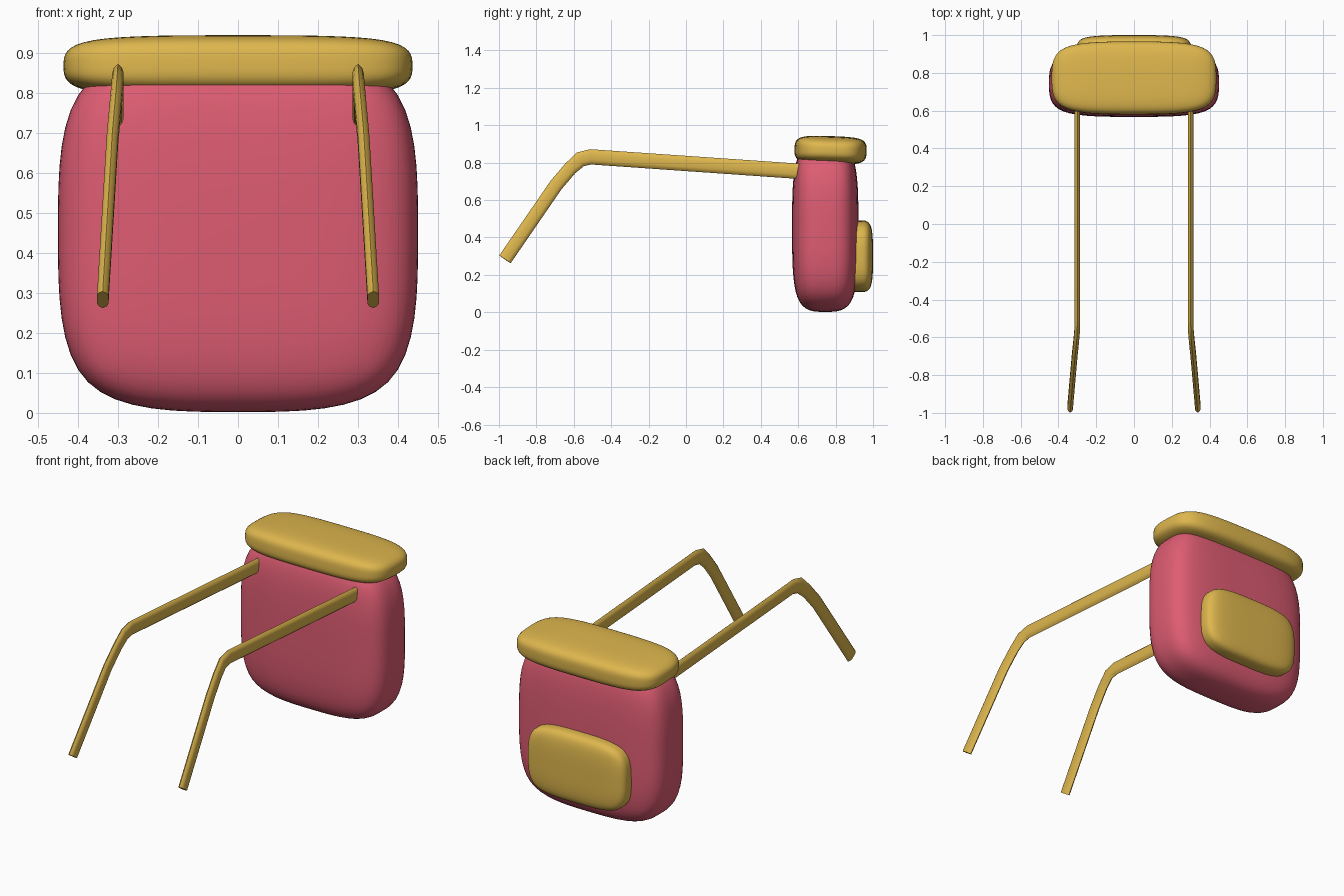
import bpy, bmesh, math
from mathutils import Vector, Matrix

if "Cube" in bpy.data.objects:
    bpy.data.objects.remove(bpy.data.objects["Cube"])


def material(name, rgb):
    m = bpy.data.materials.new(name)
    m.diffuse_color = (*rgb, 1)
    m.use_nodes = True
    m.node_tree.nodes["Principled BSDF"].inputs["Base Color"].default_value = m.diffuse_color
    return m


RED = material("rose red", (0.73, 0.108, 0.17))
GOLD = material("mustard gold", (0.73, 0.47, 0.075))


def add_object(name, bm, mat):
    bmesh.ops.recalc_face_normals(bm, faces=bm.faces)
    me = bpy.data.meshes.new(name)
    bm.to_mesh(me)
    bm.free()
    me.materials.append(mat)
    ob = bpy.data.objects.new(name, me)
    bpy.context.collection.objects.link(ob)
    return ob


def smooth(ob, angle):
    bpy.ops.object.select_all(action='DESELECT')
    ob.select_set(True)
    bpy.context.view_layer.objects.active = ob
    bpy.ops.object.shade_smooth_by_angle(angle=math.radians(angle))


def cushion(name, lo, hi, mat, tilt=0):
    """Soft block: a box cut once per axis, then subdivided smooth."""
    lo, hi = Vector(lo), Vector(hi)
    bm = bmesh.new()
    bmesh.ops.create_cube(bm, size=1)
    bmesh.ops.subdivide_edges(bm, edges=bm.edges[:], cuts=1, use_grid_fill=True)
    bmesh.ops.scale(bm, vec=hi - lo, verts=bm.verts)
    bmesh.ops.rotate(bm, matrix=Matrix.Rotation(math.radians(tilt), 3, 'X'), verts=bm.verts)
    bmesh.ops.translate(bm, vec=(lo + hi) / 2, verts=bm.verts)
    ob = add_object(name, bm, mat)
    sub = ob.modifiers.new("soften", 'SUBSURF')
    sub.levels = sub.render_levels = 3
    for p in ob.data.polygons:
        p.use_smooth = True
    return ob


# Bag body, top flap and back pocket
cushion("bag_body", (-0.45, 0.567, 0.002), (0.45, 0.922, 0.9), RED)
cushion("top_flap", (-0.436, 0.58, 0.792), (0.436, 0.966, 0.942), GOLD, tilt=-2)
cushion("back_pocket", (-0.302, 0.86, 0.108), (0.302, 1.0, 0.492), GOLD)

# Shoulder straps: a flat tall section swept along a bent path, mirrored
path = [Vector(p) for p in (
    (0.3, 0.66, 0.75), (0.3, -0.51, 0.831), (0.301, -0.565, 0.818),
    (0.306, -0.62, 0.768), (0.314, -0.695, 0.68), (0.338, -0.968, 0.283))]
section = [(0, 0.041), (0.01, 0.032), (0.0145, 0.018), (0.0145, -0.018), (0.01, -0.032),
           (0, -0.041), (-0.01, -0.032), (-0.0145, -0.018), (-0.0145, 0.018), (-0.01, 0.032)]
bm = bmesh.new()
rings = []
for i, p in enumerate(path):
    before = (p - path[i - 1]).normalized() if i else Vector()
    after = (path[i + 1] - p).normalized() if i < len(path) - 1 else Vector()
    t = (before + after).normalized()
    up = Vector((1, 0, 0)).cross(t).normalized()
    if up.z < 0:
        up = -up
    side = up.cross(t)
    h = 0.9 if i > 2 else 1.0
    rings.append([bm.verts.new(p + side * a + up * b * h) for a, b in section])
n = len(section)
for r, s in zip(rings, rings[1:]):
    for k in range(n):
        bm.faces.new((r[k], r[(k + 1) % n], s[(k + 1) % n], s[k]))
bm.faces.new(rings[0])
bm.faces.new(rings[-1])
straps = add_object("shoulder_straps", bm, GOLD)
smooth(straps, 40)
straps.modifiers.new("mirror", 'MIRROR').use_axis = (True, False, False)
